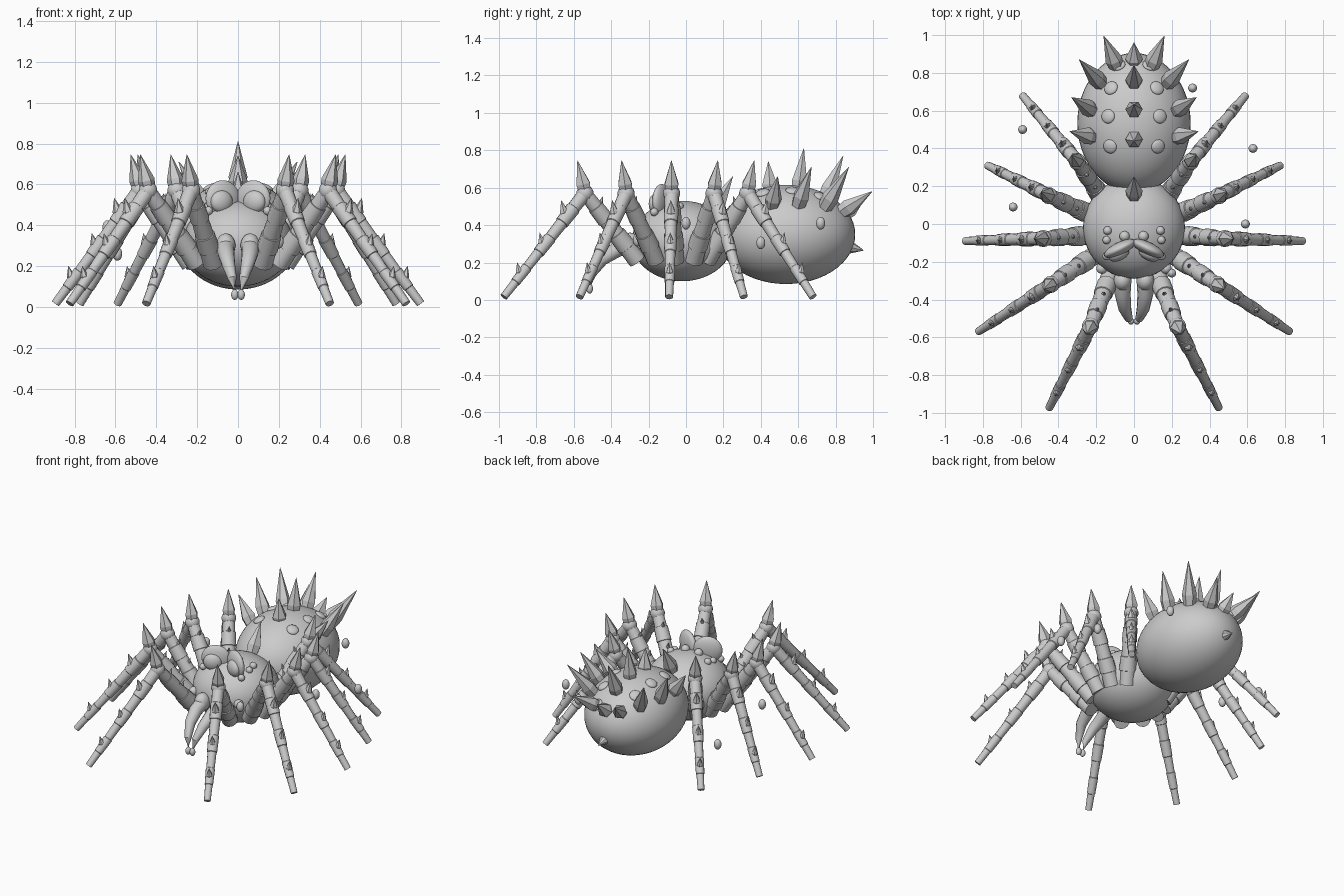
import bpy, bmesh, math
from mathutils import Vector, Matrix

if "Cube" in bpy.data.objects:
    bpy.data.objects.remove(bpy.data.objects["Cube"])

grey = bpy.data.materials.new("plain grey")
grey.diffuse_color = (0.6, 0.6, 0.6, 1)
grey.use_nodes = True
grey.node_tree.nodes["Principled BSDF"].inputs["Base Color"].default_value = grey.diffuse_color


def finish(name, bm, smooth=35):
    bmesh.ops.recalc_face_normals(bm, faces=bm.faces)
    me = bpy.data.meshes.new(name)
    bm.to_mesh(me)
    bm.free()
    me.materials.append(grey)
    ob = bpy.data.objects.new(name, me)
    bpy.context.collection.objects.link(ob)
    if smooth:
        bpy.ops.object.select_all(action='DESELECT')
        bpy.context.view_layer.objects.active = ob
        ob.select_set(True)
        bpy.ops.object.shade_smooth_by_angle(angle=math.radians(smooth))
    return ob


def ellipsoid(name, centre, radii, yaw=0, seg=24, normal=None):
    bm = bmesh.new()
    rot = Matrix.Rotation(yaw, 4, 'Z')
    if normal is not None:
        rot = Vector(normal).to_track_quat('Z', 'Y').to_matrix().to_4x4()
    m = Matrix.Translation(centre) @ rot @ Matrix.Diagonal((*radii, 1))
    bmesh.ops.create_uvsphere(bm, u_segments=seg, v_segments=seg // 2 + 2, radius=1, matrix=m)
    return finish(name, bm, 60)


def tube(name, pts, radii, sides=12, smooth=35):
    """Round sections of given radii joined along a path."""
    bm = bmesh.new()
    pts = [Vector(p) for p in pts]
    rings = []
    for i, (p, r) in enumerate(zip(pts, radii)):
        d = (pts[min(i + 1, len(pts) - 1)] - pts[max(i - 1, 0)]).normalized()
        ref = Vector((0, 0, 1)) if abs(d.z) < 0.95 else Vector((0, 1, 0))
        u = d.cross(ref).normalized()
        v = u.cross(d)
        rings.append([bm.verts.new(p + r * (math.cos(a) * u + math.sin(a) * v))
                      for a in (2 * math.pi * k / sides for k in range(sides))])
    for a, b in zip(rings, rings[1:]):
        for k in range(sides):
            bm.faces.new((a[k], a[k - 1], b[k - 1], b[k]))
    bm.faces.new(rings[0])
    bm.faces.new(rings[-1])
    return finish(name, bm, smooth)


def spike(name, base, tip, r, sides=6, smooth=0):
    base, tip = Vector(base), Vector(tip)
    ts, rs = (0, 0.25, 0.6, 1), (0.85, 1, 0.55, 0.03)
    tube(name, [base.lerp(tip, t) for t in ts], [r * k for k in rs], sides, smooth)


def banded(name, a, b, r0, r1, bands):
    """Tapered limb with raised rings."""
    a, b = Vector(a), Vector(b)
    pts, radii = [], []
    n = 2 * bands + 1
    for i in range(n):
        for t in (i / n + 0.002, (i + 1) / n - 0.002):
            pts.append(a.lerp(b, t))
            radii.append((r0 + (r1 - r0) * t) * (1.12 if i % 2 else 1))
    tube(name, pts, radii, 12)


# Body
ellipsoid("thorax", (0, -0.02, 0.315), (0.27, 0.27, 0.215), seg=40)
AC, AR = Vector((0, 0.535, 0.35)), Vector((0.30, 0.37, 0.265))
ellipsoid("abdomen", AC, AR, seg=48)


def abdomen_top(x, y):
    q = 1 - ((x - AC.x) / AR.x) ** 2 - ((y - AC.y) / AR.y) ** 2
    return Vector((x, y, AC.z + AR.z * math.sqrt(max(q, 0))))


# Abdomen spikes: base x, base y, tip
centre_spikes = [(0.15, (0, 0.25, 0.66)), (0.45, (0, 0.44, 0.74)), (0.60, (0, 0.63, 0.81)),
                 (0.74, (0, 0.84, 0.77)), (0.85, (0, 0.96, 0.55))]
for y, tip in centre_spikes:
    base = abdomen_top(0, max(y, 0.24)) - Vector((0, 0, 0.03))
    base.y = y
    spike("abdomen_centre_spike", base, tip, 0.046)
side_spikes = [(0.22, 0.46, (0.34, 0.49, 0.66)), (0.22, 0.60, (0.33, 0.67, 0.71)),
               (0.17, 0.74, (0.29, 0.87, 0.71)), (0.09, 0.83, (0.16, 0.995, 0.58))]
dots = [(0.127, 0.41), (0.137, 0.57), (0.122, 0.72), (0.082, 0.84)]

# Legs: hip, knee, foot (x, y)
legs = [((0.12, -0.26), (0.23, -0.54), (0.45, -0.975)),
        ((0.20, -0.16), (0.44, -0.32), (0.825, -0.57)),
        ((0.23, -0.06), (0.48, -0.077), (0.895, -0.09)),
        ((0.21, 0.04), (0.45, 0.15), (0.775, 0.31)),
        ((0.15, 0.11), (0.30, 0.33), (0.59, 0.68))]

for s in (-1, 1):
    for x, y, tip in side_spikes:
        base = abdomen_top(s * x, y) - Vector((0, 0, 0.02))
        spike("abdomen_side_spike", base, (s * tip[0], tip[1], tip[2]), 0.046)
    for x, y in dots:
        p = abdomen_top(s * x, y)
        n = [(p[i] - AC[i]) / AR[i] ** 2 for i in range(3)]
        ellipsoid("abdomen_dot", p, (0.038, 0.038, 0.016), seg=16, normal=n)

    for hip, knee, foot in legs:
        h = Vector((s * hip[0], hip[1], 0.21))
        k = Vector((s * knee[0], knee[1], 0.57))
        f = Vector((s * foot[0], foot[1], 0.015))
        out = (f - k) * Vector((1, 1, 0))
        out.normalize()
        banded("upper_leg", h, k, 0.05, 0.037, 2)
        banded("lower_leg", k, f, 0.038, 0.021, 3)
        ellipsoid("knee", k, (0.046, 0.046, 0.046), seg=14)
        spike("knee_spike", k + Vector((0, 0, 0.01)), k + out * 0.045 + Vector((0, 0, 0.175)), 0.042)
        # small thorns on the shin and thigh
        for t, size in ((0.22, 1), (0.5, 0.8), (0.78, 0.75)):
            p = k.lerp(f, t)
            spike("shin_thorn", p + out * 0.012, p + out * 0.035 * size + Vector((0, 0, 0.085 * size)), 0.026 * size)
        for t in (0.45, 0.75):
            p = h.lerp(k, t)
            spike("thigh_thorn", p, p - out * 0.03 + Vector((0, 0, 0.075)), 0.02)

    # Face: big tilted eye discs, small eyes, fangs
    ellipsoid("brow_disc", (s * 0.075, -0.13, 0.53), (0.092, 0.034, 0.09), yaw=-s * 0.45)
    ellipsoid("main_eye", (s * 0.08, -0.16, 0.515), (0.058, 0.034, 0.055), yaw=-s * 0.45)
    for c, r in (((0.14, -0.035, 0.50), 0.023), ((0.05, -0.065, 0.525), 0.028),
                 ((0.145, -0.085, 0.49), 0.022), ((0.145, -0.17, 0.47), 0.022),
                 ((0.17, -0.235, 0.32), 0.03)):
        ellipsoid("small_eye", (s * c[0], c[1], c[2]), (r, r, r), seg=14)
    ellipsoid("fang_base", (s * 0.06, -0.30, 0.30), (0.048, 0.055, 0.06), seg=18)
    ellipsoid("mouth_knob", (s * 0.115, -0.31, 0.27), (0.03, 0.03, 0.035), seg=14)
    tube("fang", [(s * 0.058, -0.29, 0.30), (s * 0.06, -0.37, 0.27), (s * 0.048, -0.45, 0.215),
                  (s * 0.028, -0.50, 0.14), (s * 0.014, -0.515, 0.06)],
         (0.045, 0.042, 0.034, 0.022, 0.01))
    ellipsoid("fang_drop", (s * 0.016, -0.515, 0.06), (0.018, 0.018, 0.026), seg=14)

# Rear spinneret
spike("spinneret", (0, 0.84, 0.29), (0, 0.95, 0.265), 0.04, 8)

# Loose droplets around the body
for p in ((-0.59, 0.50, 0.26), (-0.64, 0.09, 0.39), (0.31, 0.72, 0.41),
          (0.63, 0.40, 0.305), (0.59, 0, 0.41), (0.20, -0.26, 0.32)):
    ellipsoid("droplet", p, (0.024, 0.024, 0.034), seg=14)
